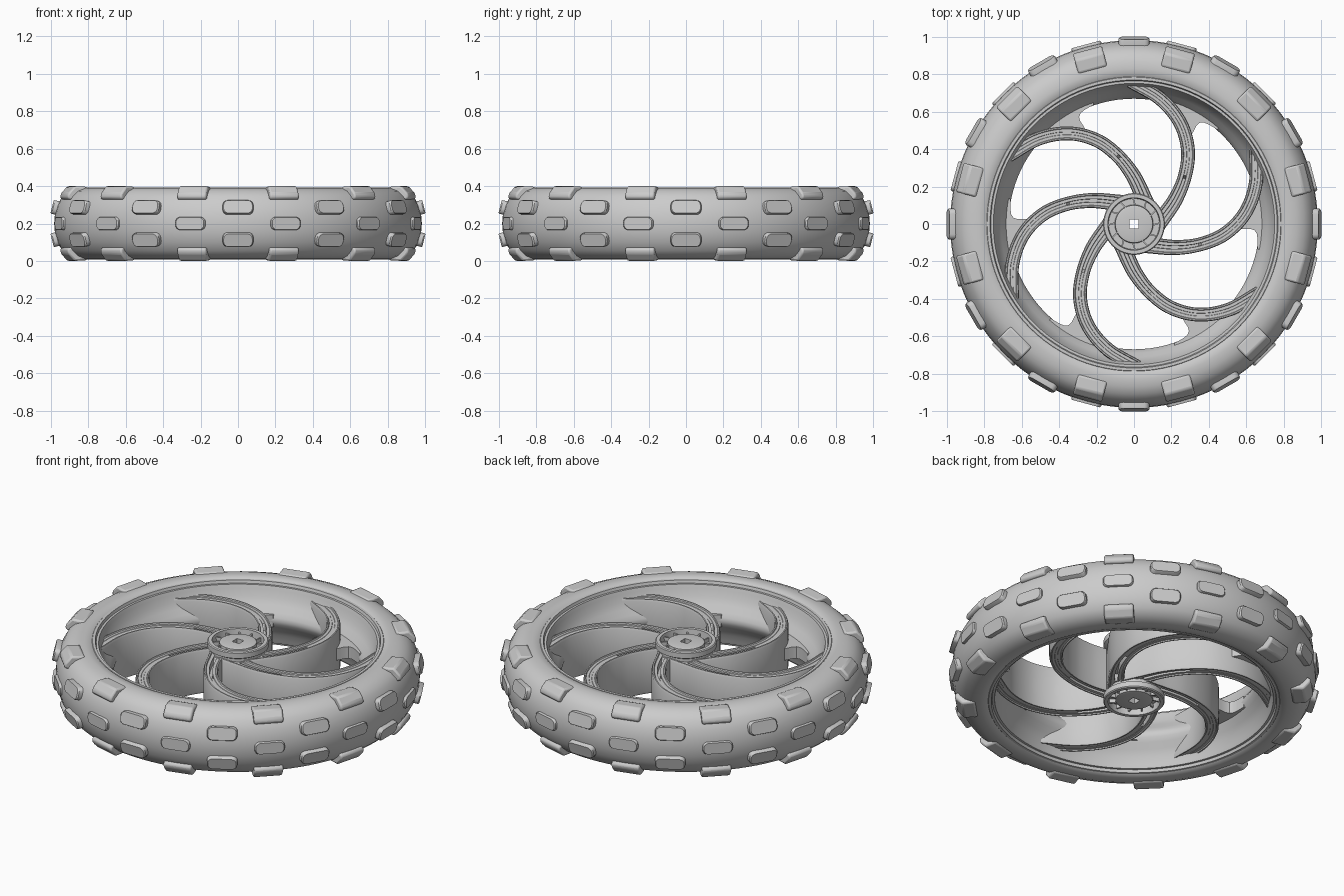
import bpy, bmesh, math
from mathutils import Vector, Matrix

if "Cube" in bpy.data.objects:
    bpy.data.objects.remove(bpy.data.objects["Cube"])

MID = 0.2  # mid-plane of the wheel


def finish(name, bm, bevel=0.0, angle=35):
    bmesh.ops.recalc_face_normals(bm, faces=bm.faces)
    me = bpy.data.meshes.new(name)
    bm.to_mesh(me)
    bm.free()
    ob = bpy.data.objects.new(name, me)
    bpy.context.collection.objects.link(ob)
    bpy.ops.object.select_all(action='DESELECT')
    ob.select_set(True)
    bpy.context.view_layer.objects.active = ob
    bpy.ops.object.shade_smooth_by_angle(angle=math.radians(angle))
    if bevel:
        m = ob.modifiers.new("soft_edges", 'BEVEL')
        m.width, m.segments, m.limit_method = bevel, 2, 'ANGLE'
    return ob


def skin(bm, rings, closed):
    """Join equal closed loops of points into a tube; cap the ends if open."""
    vs = [[bm.verts.new(p) for p in r] for r in rings]
    n = len(vs[0])
    for i in range(len(vs) if closed else len(vs) - 1):
        a, b = vs[i], vs[(i + 1) % len(vs)]
        for j in range(n):
            k = (j + 1) % n
            bm.faces.new((a[j], a[k], b[k], b[j]))
    if not closed:
        bm.faces.new(vs[0])
        bm.faces.new(vs[-1])


def mirrored(half):
    """Closed (r, z) loop from the part above the mid-plane."""
    return half + [(r, 2 * MID - z) for r, z in reversed(half) if abs(z - MID) > 1e-6]


def lathe(name, profile, seg=96, square=0.0):
    bm = bmesh.new()
    rings = []
    for i in range(seg):
        t = 2 * math.pi * i / seg
        c, s = math.cos(t), math.sin(t)
        ring = []
        for r, z in profile:
            if r <= square:  # square bore
                r = r / max(abs(c), abs(s))
            ring.append((r * c, r * s, z))
        rings.append(ring)
    skin(bm, rings, True)
    return finish(name, bm)


def rot(deg):
    return Matrix.Rotation(math.radians(deg), 4, 'Z')


# Tyre
lathe("tyre", mirrored([
    (0.983, MID), (0.979, 0.25), (0.965, 0.30), (0.94, 0.345), (0.91, 0.373), (0.87, 0.389),
    (0.83, 0.393), (0.795, 0.39), (0.78, 0.378), (0.775, 0.35), (0.775, MID)]))

# Rim with lips and a narrower middle
lathe("rim", mirrored([
    (0.80, MID), (0.80, 0.37), (0.785, 0.386), (0.77, 0.386), (0.765, 0.37), (0.752, 0.37),
    (0.745, 0.35), (0.733, 0.31), (0.712, 0.275), (0.69, 0.245), (0.675, 0.22), (0.67, MID)]))

# Hub with flanges, recessed faces and a square bore
lathe("hub", mirrored([
    (0.138, MID), (0.138, 0.34), (0.165, 0.355), (0.165, 0.385), (0.16, 0.39), (0.14, 0.39),
    (0.136, 0.35), (0.103, 0.35), (0.10, 0.378), (0.085, 0.382), (0.023, 0.382),
    (0.023, MID)]), seg=64, square=0.03)

# Small ribs in the hub recesses
bm = bmesh.new()
for k in range(12):
    for z in (0.357, 0.043):
        m = rot(30 * k) @ Matrix.Translation((0.12, 0, z)) @ Matrix.Rotation(0.3, 4, 'Z')
        bmesh.ops.create_cube(bm, size=1, matrix=m @ Matrix.Diagonal((0.04, 0.008, 0.03, 1)))
finish("hub_ribs", bm)


# Spokes: swept curved blades with a groove near the hub
def spline(pts, per=8):
    P = [Vector(p) for p in pts]
    P = [2 * P[0] - P[1]] + P + [2 * P[-1] - P[-2]]
    out = []
    for i in range(1, len(P) - 2):
        a, b, c, d = P[i - 1:i + 3]
        for j in range(per):
            t = j / per
            out.append(0.5 * (2 * b + (c - a) * t + (2 * a - 5 * b + 4 * c - d) * t * t
                              + (3 * b - a - 3 * c + d) * t ** 3))
    return out + [P[-2]]


path = spline([(0.075, -0.07), (0.135, 0.01), (0.22, 0.13), (0.273, 0.26), (0.288, 0.40),
               (0.245, 0.545), (0.14, 0.67), (-0.02, 0.765)])
bm = bmesh.new()
for k in range(6):
    rings = []
    for i, p in enumerate(path):
        t = (path[min(i + 1, len(path) - 1)] - path[max(i - 1, 0)]).normalized()
        side = Vector((t.y, -t.x))
        f = i / (len(path) - 1)
        w = 0.037 + 0.012 * max(0, 1 - f / 0.4)
        g = 0.035 if 0.17 < f < 0.42 else 0.002
        half = [(-1, 0.118), (-0.88, 0.13), (-0.7, 0.13), (-0.62, 0.124), (-0.22, 0.124),
                (-0.18, 0.124 - g), (0.18, 0.124 - g), (0.22, 0.124), (0.62, 0.124),
                (0.7, 0.13), (0.88, 0.13), (1, 0.118)]
        loop = half + [(u, -h) for u, h in reversed(half)]
        ring = []
        for u, h in loop:
            q = p + side * u * w
            ring.append(rot(60 * k) @ Vector((q.x, q.y, MID + h)))
        rings.append(ring)
    skin(bm, rings, False)
finish("spokes", bm, angle=30)

# Webs filling the narrow corners between spokes and rim
arc = [(0.74 * math.cos(math.radians(a)), 0.74 * math.sin(math.radians(a)))
       for a in range(92, 46, -4)]
web = arc + [(0.445, 0.505), (0.40, 0.532), (0.372, 0.543), (0.35, 0.541), (0.333, 0.525),
             (0.318, 0.495), (0.29, 0.45), (0.245, 0.545), (0.14, 0.67)]
bm = bmesh.new()
for k in range(6):
    skin(bm, [[rot(60 * k) @ Vector((x, y, z)) for x, y in web] for z in (0.165, 0.235)], False)
bmesh.ops.triangulate(bm, faces=[f for f in bm.faces if len(f.verts) > 4])
finish("spoke_webs", bm)


# Tread blocks: rounded pads on the crown
def pad_outline(w, h, r, n=4):
    pts = []
    for q, (sx, sy) in enumerate(((1, 1), (-1, 1), (-1, -1), (1, -1))):
        for j in range(n + 1):
            a = math.pi / 2 * (q + j / n)
            pts.append((sx * (w / 2 - r) + r * math.cos(a), sy * (h / 2 - r) + r * math.sin(a)))
    return pts


def pad_row(name, z, tilt, start, w, h):
    bm = bmesh.new()
    outline = pad_outline(w, h, 0.028)
    for k in range(12):
        m = (rot(start + 30 * k) @ Matrix.Translation((0.994, 0, z))
             @ Matrix.Rotation(math.radians(-tilt), 4, 'Y'))
        layers = ((-0.07, 1.0), (-0.007, 1.0), (0.0, 0.93))
        skin(bm, [[m @ Vector((d, x * s, y * s)) for x, y in outline] for d, s in layers], False)
    finish(name, bm)


pad_row("tread_centre", MID, 0, 15, 0.165, 0.07)
pad_row("tread_upper", 0.29, 14, 0, 0.165, 0.075)
pad_row("tread_lower", 0.11, -14, 0, 0.165, 0.075)

# Shoulder blocks wrapping over the tyre edges
shoulder = [(0.845, 0.375), (0.855, 0.396), (0.925, 0.40), (0.962, 0.36), (0.965, 0.335),
            (0.945, 0.325), (0.90, 0.33)]
for name, flip in (("shoulder_upper", False), ("shoulder_lower", True)):
    bm = bmesh.new()
    for k in range(12):
        m = rot(15 + 30 * k)
        skin(bm, [[m @ Vector((r, y, 2 * MID - z if flip else z)) for r, z in shoulder]
                  for y in (-0.08, 0.08)], False)
    finish(name, bm, bevel=0.01)
